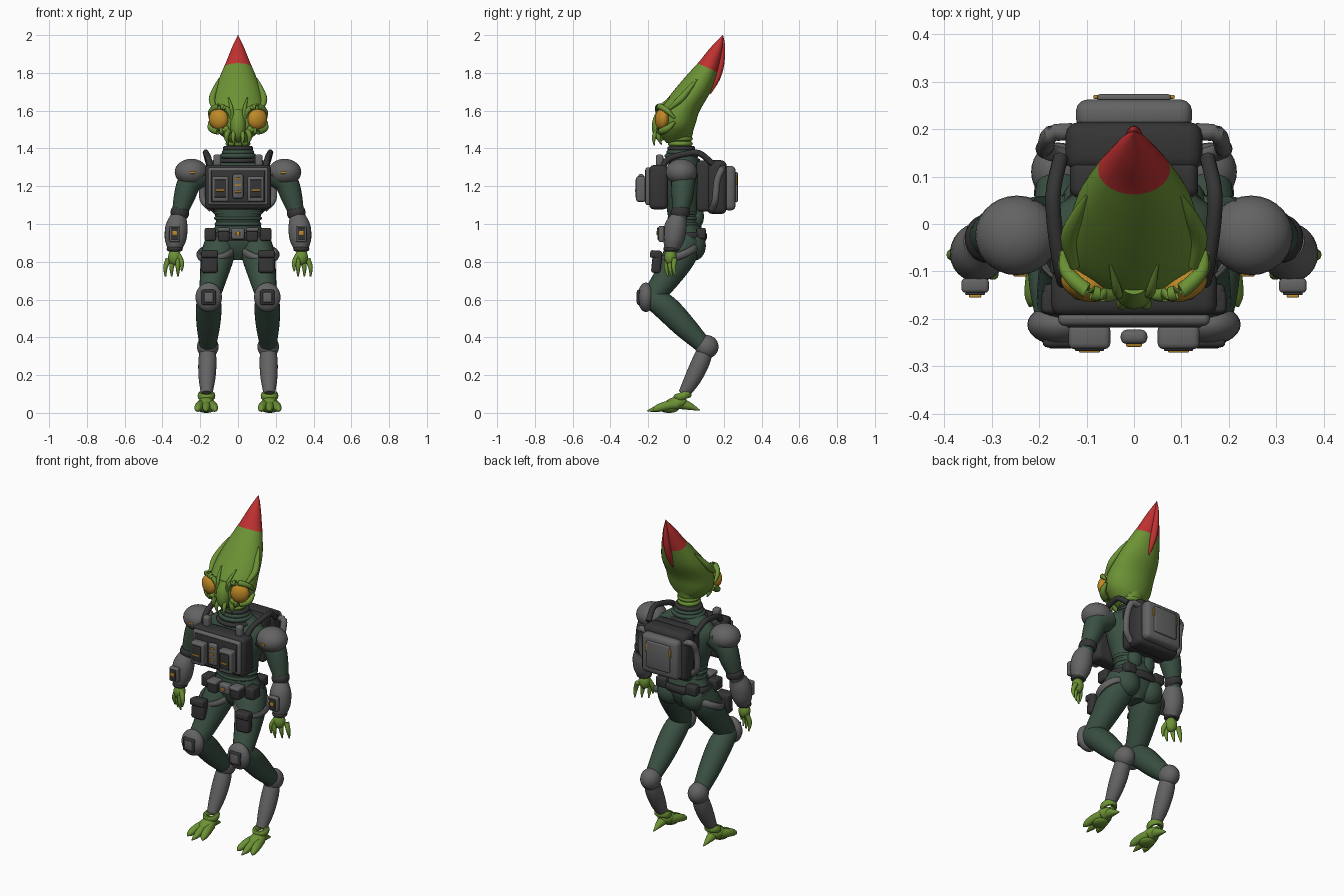
import bpy, bmesh, math
from mathutils import Vector, Matrix

cube = bpy.data.objects.get("Cube")
if cube:
    bpy.data.objects.remove(cube, do_unlink=True)


def material(name, rgb):
    m = bpy.data.materials.new(name)
    m.use_nodes = True
    m.diffuse_color = (*rgb, 1)
    m.node_tree.nodes["Principled BSDF"].inputs["Base Color"].default_value = (*rgb, 1)
    return m


SKIN = material("leaf_green", (0.15, 0.29, 0.035))
RED = material("crest_red", (0.52, 0.03, 0.03))
SUIT = material("suit_green", (0.042, 0.08, 0.055))
GREY = material("armour_grey", (0.125, 0.125, 0.125))
DARK = material("dark_grey", (0.035, 0.035, 0.035))
AMBER = material("amber", (0.52, 0.25, 0.02))


def finish(name, bm, mats, mirror=False):
    """Turn a bmesh into a smooth object, optionally mirrored in x."""
    bmesh.ops.recalc_face_normals(bm, faces=bm.faces)
    me = bpy.data.meshes.new(name)
    bm.to_mesh(me)
    bm.free()
    for m in mats:
        me.materials.append(m)
    me.polygons.foreach_set("use_smooth", [True] * len(me.polygons))
    me.set_sharp_from_angle(angle=math.radians(40))
    ob = bpy.data.objects.new(name, me)
    bpy.context.collection.objects.link(ob)
    if mirror:
        ob.modifiers.new("Mirror", "MIRROR")
    return ob


def spline(pts, steps):
    """Catmull-Rom through points of any dimension."""
    p = [Vector(q) for q in pts]
    p = [p[0] * 2 - p[1]] + p + [p[-1] * 2 - p[-2]]
    out = []
    for a, b, c, d in zip(p, p[1:], p[2:], p[3:]):
        for i in range(steps):
            t = i / steps
            out.append((2 * b + (c - a) * t + (2 * a - 5 * b + 4 * c - d) * t ** 2
                        + (3 * b - a - 3 * c + d) * t ** 3) / 2)
    return out + [p[-2]]


def loft(pts, sides=24, steps=4, level=False):
    """Points are x, y, z, radius and an optional second radius."""
    bm = bmesh.new()
    path = spline([q if len(q) == 5 else (*q, q[3]) for q in pts], steps)
    rings = []
    for i, q in enumerate(path):
        t = Vector(path[min(i + 1, len(path) - 1)][:3]) - Vector(path[max(i - 1, 0)][:3])
        t.normalize()
        u, v = Vector((1, 0, 0)), Vector((0, 1, 0))
        if not level:
            ref = v if abs(t.x) > 0.9 else u
            u = (ref - t * ref.dot(t)).normalized()
            v = t.cross(u)
        rings.append([bm.verts.new(Vector(q[:3]) + u * max(q[3], .001) * math.cos(a)
                                   + v * max(q[4], .001) * math.sin(a))
                      for a in (math.tau * k / sides for k in range(sides))])
    for r, s in zip(rings, rings[1:]):
        for k in range(sides):
            n = (k + 1) % sides
            bm.faces.new((r[k], r[n], s[n], s[k]))
    bm.faces.new(rings[0])
    bm.faces.new(rings[-1])
    return bm


def tube(name, pts, mat, mirror=False, **kw):
    return finish(name, loft(pts, **kw), [mat], mirror)


def ball(name, loc, radii, mat, mirror=False, tilt=(0, 0, 0)):
    bm = bmesh.new()
    bmesh.ops.create_uvsphere(bm, u_segments=28, v_segments=16, radius=1)
    rot = Matrix.Rotation(tilt[2], 4, "Z") @ Matrix.Rotation(tilt[1], 4, "Y") @ Matrix.Rotation(tilt[0], 4, "X")
    bm.transform(Matrix.Translation(loc) @ rot @ Matrix.Diagonal((*radii, 1)))
    return finish(name, bm, [mat], mirror)


def box(name, loc, size, mat, mirror=False, round_=0.012, tilt=0):
    bm = bmesh.new()
    bmesh.ops.create_cube(bm, size=1)
    bm.transform(Matrix.Diagonal((*size, 1)))
    bmesh.ops.bevel(bm, geom=bm.edges[:], offset=min(round_, min(size) * .45), segments=3,
                    affect="EDGES", profile=0.5)
    bm.transform(Matrix.Translation(loc) @ Matrix.Rotation(tilt, 4, "X"))
    return finish(name, bm, [mat], mirror)


def ring(name, loc, rx, ry, thick, mat, mirror=False, tilt=(0, 0), tall=1):
    """Elliptical band lying level, then tilted about x and y."""
    bm = bmesh.new()
    n, m = 36, 10
    turn = Matrix.Rotation(tilt[1], 3, "Y") @ Matrix.Rotation(tilt[0], 3, "X")
    grid = []
    for i in range(n):
        a = math.tau * i / n
        row = []
        for j in range(m):
            b = math.tau * j / m
            c = thick * math.cos(b)
            p = Vector(((rx + c) * math.cos(a), (ry + c) * math.sin(a), thick * tall * math.sin(b)))
            row.append(bm.verts.new(turn @ p + Vector(loc)))
        grid.append(row)
    for i in range(n):
        for j in range(m):
            r, s, k = grid[i], grid[(i + 1) % n], (j + 1) % m
            bm.faces.new((r[j], s[j], s[k], r[k]))
    return finish(name, bm, [mat], mirror)


# Head: tall swept cone with a red tip
head = loft([(0, -.06, 1.43, .04, .045), (0, -.055, 1.48, .10, .085), (0, -.05, 1.53, .135, .10),
             (0, -.035, 1.6, .141, .108), (0, .03, 1.7, .125, .10), (0, .09, 1.8, .088, .075),
             (0, .125, 1.86, .062, .055), (0, .16, 1.93, .034, .034), (0, .195, 2.0, .001)],
            sides=36, level=True)
origin, axis = Vector((0, .055, 1.855)), Vector((0, .42, .9))
bmesh.ops.bisect_plane(head, geom=head.verts[:] + head.edges[:] + head.faces[:], plane_co=origin, plane_no=axis)
for f in head.faces:
    f.material_index = int((f.calc_center_median() - origin).dot(axis) > 0)
finish("head", head, [SKIN, RED])
tube("back_crest", [(0, .128, 1.69, .004), (0, .162, 1.77, .018), (0, .185, 1.85, .018),
                    (0, .196, 1.94, .011), (0, .196, 1.995, .002)], RED)

# Face
ball("eyes", (.103, -.128, 1.555), (.053, .034, .056), AMBER, True, (0, .3, .35))
tube("brows", [(.035, -.145, 1.56, .008), (.055, -.15, 1.605, .014), (.10, -.14, 1.622, .016),
               (.142, -.10, 1.60, .014), (.15, -.06, 1.56, .006)], SKIN, True)
tube("cheeks", [(.05, -.14, 1.51, .014), (.09, -.135, 1.492, .02), (.14, -.10, 1.505, .018),
                (.15, -.06, 1.54, .008)], SKIN, True)
tube("head_ridges", [(.125, -.09, 1.61, .01), (.137, -.03, 1.66, .018), (.118, .02, 1.72, .014),
                     (.10, .06, 1.77, .003)], SKIN, True)
tube("brow_ridges", [(.03, -.15, 1.54, .006), (.035, -.142, 1.61, .01), (.05, -.085, 1.67, .003)], SKIN, True)
tube("snout", [(0, -.12, 1.60, .03), (0, -.138, 1.54, .04), (0, -.14, 1.48, .035), (0, -.13, 1.44, .012)], SKIN)
tube("mouth_feelers", [(.018, -.15, 1.50, .013), (.026, -.17, 1.46, .011), (.02, -.168, 1.415, .003)], SKIN, True)
tube("outer_feelers", [(.05, -.14, 1.50, .016), (.062, -.145, 1.46, .013), (.05, -.13, 1.42, .003)], SKIN, True)

# Neck and collar
tube("neck", [(0, -.02, 1.36, .06), (0, -.03, 1.42, .055), (0, -.03, 1.5, .07)], SKIN)
for i in range(3):
    ring(f"neck_fold_{i}", (0, -.03, 1.425 + i * .026), .054, .054, .012, SKIN)
for i, (z, r, m) in enumerate([(1.335, .098, DARK), (1.36, .085, SUIT), (1.38, .073, SUIT), (1.4, .068, DARK)]):
    ring(f"collar_ring_{i}", (0, -.025, z), r, r * .9, .013, m)

# Torso
tube("torso", [(0, 0, .81, .035, .05), (0, 0, .86, .12, .08), (0, 0, .92, .15, .095), (0, -.005, 1.0, .118, .085),
               (0, -.01, 1.08, .13, .092), (0, -.01, 1.18, .165, .105), (0, -.01, 1.28, .185, .095),
               (0, -.01, 1.34, .13, .075), (0, -.02, 1.38, .07, .06)], SUIT, level=True, sides=32)
ball("buttocks", (.08, .04, .885), (.075, .065, .08), SUIT, True)
ball("lower_back", (.045, .06, 1.04), (.045, .035, .06), SUIT, True)
for i in range(3):
    ring(f"belly_fold_{i}", (0, -.008, 1.0 + i * .03), .114 + i * .003, .08, .01, SUIT)

# Chest unit
box("chest_case", (0, -.145, 1.195), (.35, .1, .235), DARK, round_=.025)
box("chest_plate", (0, -.2, 1.2), (.32, .03, .2), GREY, round_=.014)
box("chest_inset", (0, -.214, 1.2), (.285, .008, .172), DARK)
box("control_boxes", (.094, -.238, 1.185), (.088, .052, .135), GREY, True)
box("control_screens", (.094, -.264, 1.188), (.062, .008, .095), DARK, True)
box("control_bars", (.094, -.268, 1.178), (.045, .006, .01), AMBER, True)
box("centre_box", (0, -.238, 1.2), (.056, .03, .13), GREY)
for i in range(3):
    box(f"centre_light_{i}", (0, -.255, 1.17 + i * .035), (.034, .008, .01), AMBER)
box("chest_clips", (.11, -.14, 1.33), (.042, .04, .075), GREY, True)
tube("shoulder_straps", [(.145, -.13, 1.29, .016), (.155, -.09, 1.345, .016), (.168, 0, 1.372, .016),
                         (.17, .07, 1.375, .016), (.155, .14, 1.32, .016)], DARK, True, sides=12)

# Backpack
box("pack_base", (0, .095, 1.2), (.27, .08, .27), DARK, round_=.02)
box("pack_body", (0, .163, 1.195), (.29, .105, .285), DARK, round_=.03)
box("pack_cover", (0, .23, 1.19), (.245, .065, .235), GREY, round_=.024)
box("pack_panel", (0, .266, 1.195), (.155, .016, .16), GREY, round_=.006)
box("pack_lights", (.08, .268, 1.235), (.012, .008, .05), AMBER, True)
tube("pack_hoses", [(.13, .195, 1.29, .018), (.175, .19, 1.29, .018), (.186, .165, 1.23, .018),
                    (.186, .155, 1.13, .018), (.14, .14, 1.08, .018)], GREY, True, sides=14)

# Arms
ball("shoulder_pads", (.247, -.024, 1.275), (.088, .084, .07), GREY, True)
box("shoulder_lights", (.24, -.107, 1.272), (.03, .008, .012), AMBER, True)
tube("upper_arms", [(.19, -.01, 1.27, .07), (.255, -.015, 1.22, .064), (.285, -.02, 1.14, .056),
                    (.308, -.03, 1.06, .042), (.325, -.05, .98, .04)], SUIT, True)
ring("elbow_bands", (.308, -.03, 1.06), .032, .034, .018, DARK, True, (.15, -.2), 1.6)
tube("forearm_guards", [(.316, -.038, 1.035, .044), (.325, -.055, .985, .059), (.331, -.066, .92, .057),
                        (.335, -.075, .87, .04)], GREY, True)
box("wrist_units", (.335, -.13, .948), (.058, .03, .085), GREY, True, .008)
box("wrist_screens", (.335, -.147, .948), (.042, .006, .065), DARK, True)
box("wrist_lights", (.335, -.152, .952), (.026, .007, .022), AMBER, True)
ring("wrist_cuffs", (.335, -.077, .868), .03, .03, .013, DARK, True)

# Hands
ball("palms", (.336, -.082, .825), (.034, .032, .045), SKIN, True)
for i in range(3):
    x, y = .318 + i * .025, -.1 + i * .02
    tube(f"fingers_{i}", [(x, y, .815, .015), (x + i * .008, y - .005, .77, .012),
                          (x + i * .008, y + .005, .722, .004)], SKIN, True, sides=10)
tube("thumbs", [(.318, -.09, .835, .016), (.298, -.105, .795, .013), (.298, -.108, .75, .004)], SKIN, True, sides=10)

# Belt
ring("belt", (0, 0, .935), .148, .098, .014, DARK, tall=1.8)
box("buckle", (0, -.118, .948), (.07, .045, .06), GREY)
box("buckle_light", (0, -.142, .948), (.02, .008, .02), AMBER)
box("front_pouches", (.076, -.115, .945), (.062, .065, .075), DARK, True)
box("pouch_flaps", (.076, -.119, .972), (.066, .07, .022), GREY, True, .008)
box("side_pouches", (.147, -.07, .945), (.06, .075, .07), DARK, True)
box("rear_pouches", (.1, .08, .95), (.07, .05, .06), DARK, True)

# Legs
tube("thighs", [(.085, .005, .92, .085), (.108, -.035, .83, .088), (.13, -.1, .72, .072),
                (.152, -.18, .61, .055)], SUIT, True)
ring("thigh_bands", (.118, -.035, .85), .09, .092, .013, GREY, True, (.35, .2), 1.6)
box("thigh_pouches", (.15, -.155, .8), (.085, .05, .12), DARK, True, .014, -.1)
box("thigh_pouch_flaps", (.15, -.165, .84), (.09, .05, .04), DARK, True, .01, -.1)
ball("knee_pads", (.155, -.212, .612), (.07, .044, .078), GREY, True)
box("knee_plates", (.155, -.25, .612), (.075, .02, .08), DARK, True, .02)
box("knee_caps", (.155, -.258, .612), (.05, .009, .055), GREY, True)
tube("calves", [(.153, -.2, .62, .055), (.155, -.11, .56, .068), (.157, -.01, .46, .062),
                (.16, .09, .36, .045)], SUIT, True)
ball("hock_guards", (.16, .11, .35), (.057, .062, .062), GREY, True)
tube("shin_guards", [(.16, .108, .35, .04), (.162, .078, .27, .048), (.164, .035, .18, .044),
                     (.166, -.012, .10, .03)], GREY, True)

# Feet
ring("ankle_cuffs", (.167, -.018, .09), .032, .034, .015, SKIN, True, (.3, 0), 1.4)
ball("foot_bodies", (.168, -.055, .05), (.044, .062, .034), SKIN, True, (.2, 0, 0))
for i, dx in enumerate((-.045, 0, .045)):
    tip = -.205 + abs(dx) * .7
    tube(f"toes_{i}", [(.168 + dx * .4, -.05, .045, .027), (.168 + dx * .8, -.11, .036, .024),
                       (.168 + dx, -.155, .022, .018), (.168 + dx * 1.15, tip, .01, .003)], SKIN, True, sides=12)
tube("heel_spurs", [(.168, -.03, .05, .03), (.168, .02, .035, .02), (.168, .072, .014, .003)], SKIN, True, sides=12)
ball("foot_pads", (.168, -.09, .02), (.045, .05, .02), SKIN, True)
